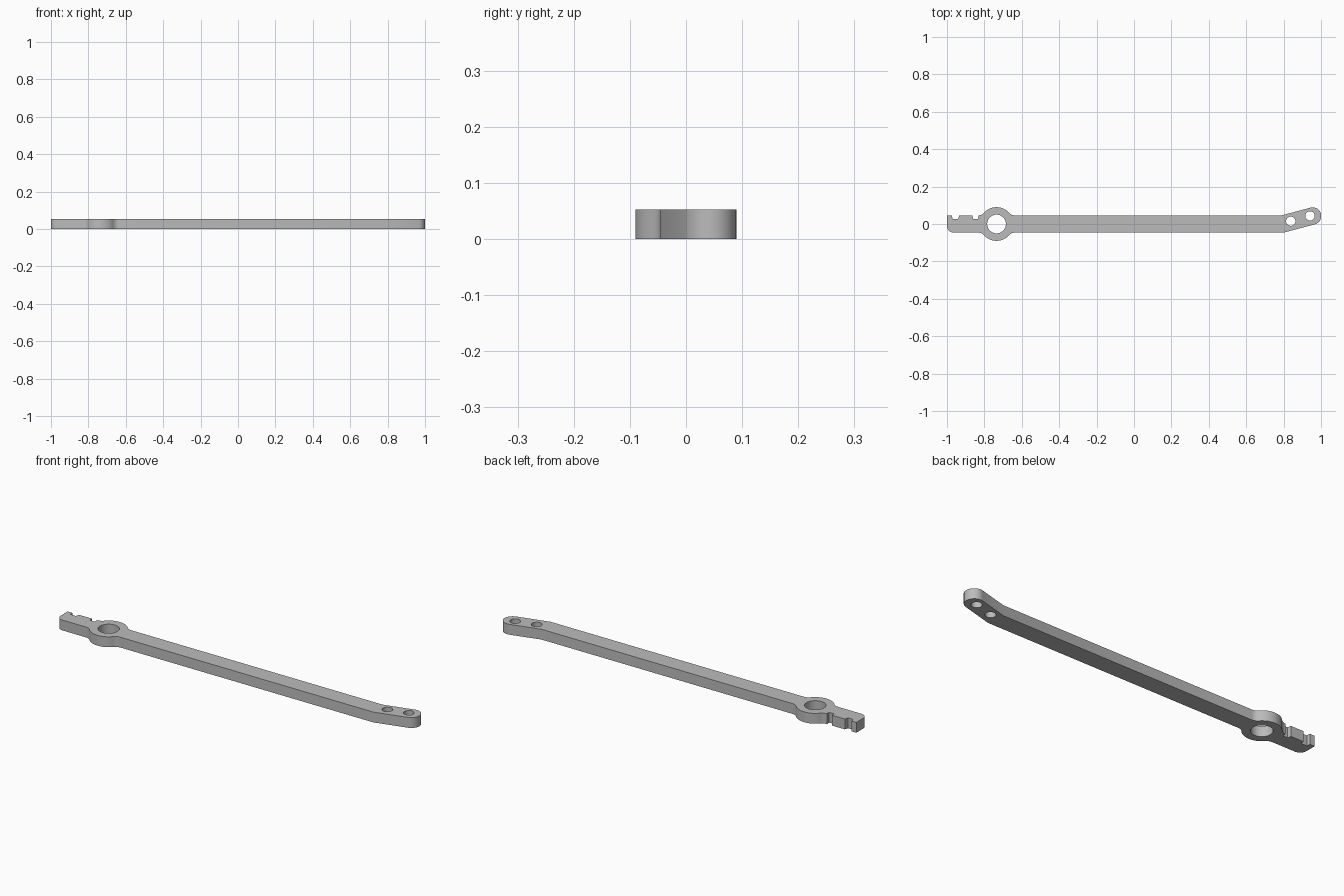
import bpy, bmesh
from math import cos, sin, pi, radians, sqrt, atan2, tan

cube = bpy.data.objects.get("Cube")
if cube:
    bpy.data.objects.remove(cube, do_unlink=True)

HEIGHT = 0.053
HALF = 0.046                 # half width of the bar
RING = (-0.735, 0.0)         # ring centre
RING_R, BORE_R, FILLET = 0.09, 0.05, 0.04
BEND, TILT = 0.795, radians(15)


def arc(c, r, a0, a1, n):
    """Points along an arc from angle a0 to a1."""
    return [(c[0] + r * cos(a0 + (a1 - a0) * i / n),
             c[1] + r * sin(a0 + (a1 - a0) * i / n)) for i in range(n + 1)]


def ring_side(sign):
    """Ring edge with its neck fillets, left to right, above or below."""
    rise = HALF + FILLET
    dx = sqrt((RING_R + FILLET) ** 2 - rise ** 2)
    a = atan2(rise, dx)
    left = arc((RING[0] - dx, rise), FILLET, -pi / 2, -a, 6)
    crown = arc(RING, RING_R, pi - a, a, 24)
    right = arc((RING[0] + dx, rise), FILLET, pi + a, 1.5 * pi, 6)
    return [(x, sign * y) for x, y in left + crown[1:-1] + right]


# Outline, clockwise from the notched end
notches = [(-1, HALF), (-0.973, HALF), (-0.971, 0.027), (-0.94, 0.027),
           (-0.935, HALF), (-0.863, HALF), (-0.861, 0.027), (-0.833, 0.027)]
tip = (0.955, (0.955 - BEND) * tan(TILT))
shift = HALF * tan(TILT / 2)
arm = ([(BEND - shift, HALF)]
       + arc(tip, HALF, TILT + pi / 2, TILT - pi / 2, 24)
       + [(BEND + shift, -HALF)])
corner = arc((-0.965, -HALF + 0.035), 0.035, -pi / 2, -pi, 8)
outline = notches + ring_side(1) + arm + ring_side(-1)[::-1] + corner

holes = [arc(c, r, 0, 2 * pi, n)[:-1] for c, r, n in (
    (RING, BORE_R, 40), ((0.838, 0.015), 0.025, 24), ((0.941, 0.043), 0.025, 24))]

# Filled flat curve, extruded to the plate thickness
curve = bpy.data.curves.new("lever_profile", "CURVE")
curve.dimensions = "2D"
curve.fill_mode = "BOTH"
curve.extrude = HEIGHT / 2
for loop in [outline] + holes:
    spline = curve.splines.new("POLY")
    spline.points.add(len(loop) - 1)
    for p, (x, y) in zip(spline.points, loop):
        p.co = (x, y, 0, 1)
    spline.use_cyclic_u = True

lever = bpy.data.objects.new("lever_arm", curve)
bpy.context.collection.objects.link(lever)
bpy.context.view_layer.objects.active = lever
lever.select_set(True)
bpy.ops.object.convert(target="MESH")
lever = bpy.context.object
lever.name = "lever_arm"

# Weld the caps to the walls and stand the plate on the ground
bm = bmesh.new()
bm.from_mesh(lever.data)
bmesh.ops.remove_doubles(bm, verts=bm.verts, dist=0.0002)
bmesh.ops.translate(bm, verts=bm.verts, vec=(0, 0, HEIGHT / 2))
bmesh.ops.recalc_face_normals(bm, faces=bm.faces)
bm.to_mesh(lever.data)
bm.free()

# Plain grey finish
grey = bpy.data.materials.new("plain_grey")
grey.use_nodes = True
grey.diffuse_color = (0.5, 0.5, 0.5, 1)
grey.node_tree.nodes["Principled BSDF"].inputs["Base Color"].default_value = (0.5, 0.5, 0.5, 1)
lever.data.materials.clear()
lever.data.materials.append(grey)
bpy.ops.object.shade_smooth_by_angle(angle=radians(30))
